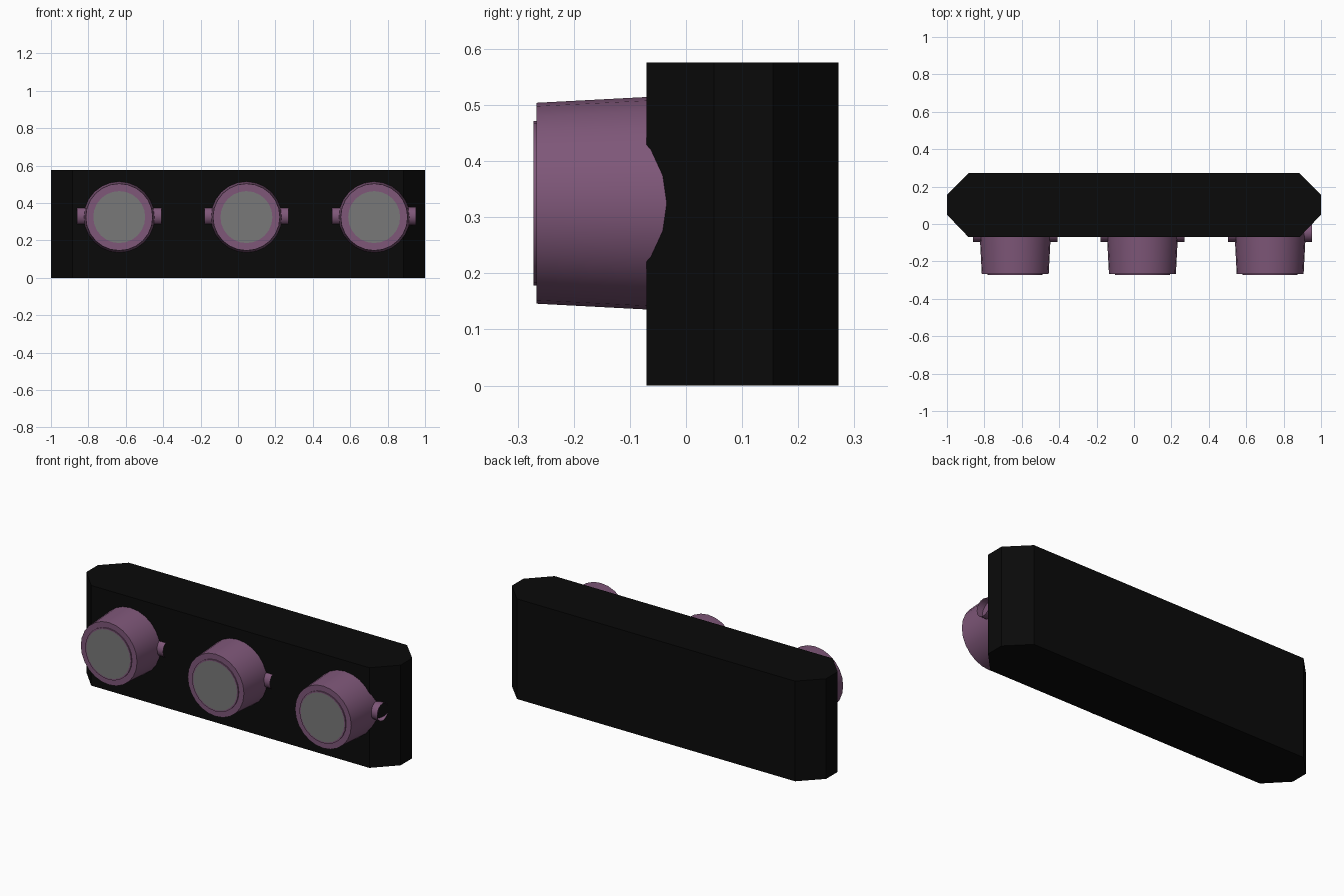
import bpy, bmesh
from math import sin, cos, tau, radians
from mathutils import Vector

if "Cube" in bpy.data.objects:
    bpy.data.objects.remove(bpy.data.objects["Cube"])


def material(name, color):
    m = bpy.data.materials.new(name)
    m.diffuse_color = (*color, 1)
    m.use_nodes = True
    m.node_tree.nodes["Principled BSDF"].inputs["Base Color"].default_value = m.diffuse_color
    return m


BLACK = material("black", (0.003, 0.003, 0.003))
PURPLE = material("purple", (0.21, 0.095, 0.19))
GREY = material("lens_grey", (0.19, 0.19, 0.19))


def finish(bm, name, mat, smooth=False):
    bmesh.ops.recalc_face_normals(bm, faces=bm.faces[:])
    me = bpy.data.meshes.new(name)
    bm.to_mesh(me)
    bm.free()
    me.materials.append(mat)
    ob = bpy.data.objects.new(name, me)
    bpy.context.collection.objects.link(ob)
    if smooth:
        bpy.ops.object.select_all(action='DESELECT')
        ob.select_set(True)
        bpy.context.view_layer.objects.active = ob
        bpy.ops.object.shade_smooth_by_angle(angle=radians(30))
    return ob


def lathe(name, profile, axis, origin, mat, sides):
    """Turn (radius, position) pairs about the x or y axis; ends stay open."""
    bm = bmesh.new()
    rings = []
    for r, p in profile:
        ring = []
        for i in range(sides):
            a = tau * i / sides
            c, s = r * cos(a), r * sin(a)
            co = Vector((c, p, s) if axis == 'y' else (p, c, s))
            ring.append(bm.verts.new(co + Vector(origin)))
        rings.append(ring)
    for a, b in zip(rings, rings[1:]):
        for i in range(sides):
            j = (i + 1) % sides
            bm.faces.new((a[i], a[j], b[j], b[i]))
    return finish(bm, name, mat, True)


# Housing: chamfered plan extruded upwards
half = [(0.885, -0.07), (1, 0.05), (1, 0.155), (0.885, 0.272)]
plan = half + [(-x, y) for x, y in reversed(half)]
bm = bmesh.new()
base = bm.faces.new([bm.verts.new((x, y, 0)) for x, y in plan])
top = bmesh.ops.extrude_face_region(bm, geom=[base], use_keep_orig=True)
bmesh.ops.translate(bm, vec=(0, 0, 0.576),
                    verts=[v for v in top["geom"] if isinstance(v, bmesh.types.BMVert)])
finish(bm, "housing", BLACK)

# Three lamps, each with barrel and bezel, lens and open side pivots
Z = 0.325
for n, x in enumerate((-0.635, 0.045, 0.728), 1):
    lathe(f"lamp_barrel_{n}",
          [(0.193, 0.0), (0.179, -0.266), (0.147, -0.266), (0.147, -0.272), (0.139, -0.272)],
          'y', (x, 0, Z), PURPLE, 24)
    bm = bmesh.new()
    bm.faces.new([bm.verts.new((x + 0.139 * cos(tau * i / 24), -0.272, Z + 0.139 * sin(tau * i / 24)))
                  for i in range(24)])
    lens = finish(bm, f"lamp_lens_{n}", GREY)
    if lens.data.polygons[0].normal.y > 0:
        lens.data.flip_normals()
    lathe(f"lamp_pivot_{n}", [(0.05, -0.225), (0.05, 0.225)], 'x', (x, -0.045, Z + 0.005), PURPLE, 16)
